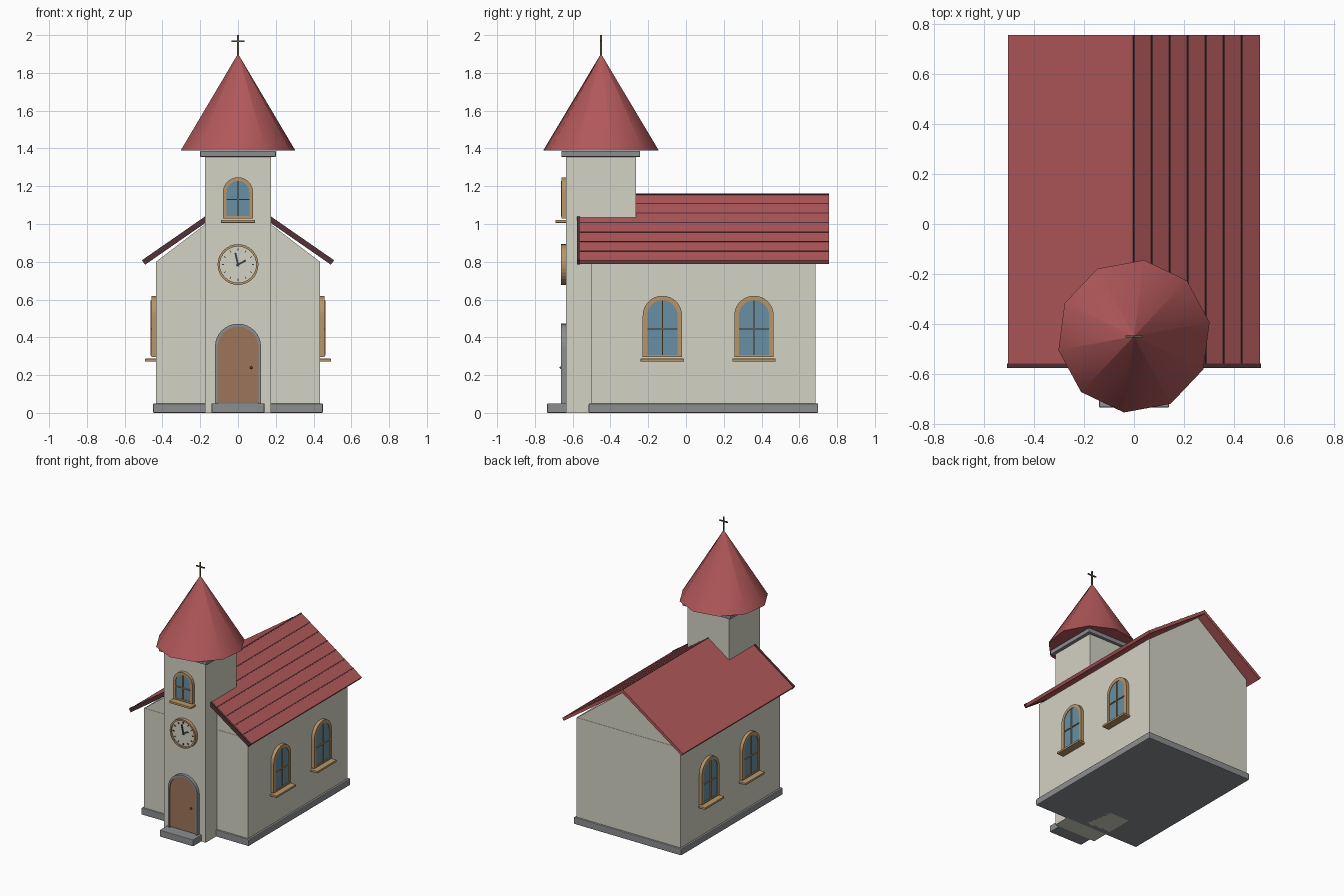
import bpy, bmesh, math
from mathutils import Matrix, Vector

if "Cube" in bpy.data.objects:
    bpy.data.objects.remove(bpy.data.objects["Cube"], do_unlink=True)


def material(name, r, g, b):
    lin = [((c / 255 + 0.055) / 1.055) ** 2.4 for c in (r, g, b)] + [1]
    m = bpy.data.materials.new(name)
    m.use_nodes = True
    m.diffuse_color = lin
    m.node_tree.nodes["Principled BSDF"].inputs["Base Color"].default_value = lin
    return m


plaster = material("plaster", 212, 210, 196)
red = material("roof red", 178, 88, 90)
maroon = material("dark maroon", 82, 50, 54)
stone = material("grey stone", 140, 141, 143)
glass = material("blue glass", 104, 143, 163)
tan = material("tan wood", 184, 150, 104)
brown = material("door brown", 156, 117, 90)
slate = material("dark slate", 55, 62, 70)
bronze = material("dark bronze", 100, 86, 62)


def finish(name, bm, mat, place=Matrix(), bevel=0):
    bmesh.ops.transform(bm, matrix=place, verts=bm.verts)
    bmesh.ops.recalc_face_normals(bm, faces=bm.faces)
    mesh = bpy.data.meshes.new(name)
    bm.to_mesh(mesh)
    bm.free()
    mesh.materials.append(mat)
    ob = bpy.data.objects.new(name, mesh)
    bpy.context.collection.objects.link(ob)
    if bevel:
        mod = ob.modifiers.new("soft edges", "BEVEL")
        mod.width, mod.segments = bevel, 2
    return ob


def box(name, x, y, z, mat, place=Matrix(), bevel=0):
    """Box from (low, high) ranges."""
    bm = bmesh.new()
    bmesh.ops.create_cube(bm, size=1)
    for v in bm.verts:
        v.co = Vector([(r[0] + r[1]) / 2 + c * (r[1] - r[0]) for c, r in zip(v.co, (x, y, z))])
    return finish(name, bm, mat, place, bevel)


def prism(name, pts, y, mat, place=Matrix()):
    """Outline in x-z, extruded through a y range."""
    bm = bmesh.new()
    face = bm.faces.new([bm.verts.new((u, y[0], w)) for u, w in pts])
    ext = bmesh.ops.extrude_face_region(bm, geom=[face])
    bmesh.ops.translate(bm, vec=(0, y[1] - y[0], 0),
                        verts=[e for e in ext["geom"] if isinstance(e, bmesh.types.BMVert)])
    return finish(name, bm, mat, place)


def frame(name, outer, inner, y, mat, place=Matrix()):
    """Closed ring between two matching outlines."""
    bm = bmesh.new()
    loops = [[bm.verts.new((u, d, w)) for u, w in pts]
             for pts, d in ((outer, y[0]), (outer, y[1]), (inner, y[1]), (inner, y[0]))]
    n = len(outer)
    for k in range(4):
        a, b = loops[k], loops[(k + 1) % 4]
        for i in range(n):
            j = (i + 1) % n
            bm.faces.new((a[i], a[j], b[j], b[i]))
    return finish(name, bm, mat, place)


def arch(half, bottom, top, steps=16):
    spring = top - half
    curve = [(half * math.cos(math.pi * i / steps), spring + half * math.sin(math.pi * i / steps))
             for i in range(steps + 1)]
    return [(half, bottom)] + curve + [(-half, bottom)]


def circle(r, steps=32):
    return [(r * math.cos(math.tau * i / steps), r * math.sin(math.tau * i / steps))
            for i in range(steps)]


def arched_window(name, half, height, rim, place):
    """Window standing on its local origin, facing local -y."""
    outer, inner = arch(half, 0, height), arch(half - rim, 0.012, height - rim)
    frame(name + "_frame", outer, inner, (-0.022, 0.005), tan, place)
    prism(name + "_glass", inner, (-0.018, 0), glass, place)
    bar = 0.003
    box(name + "_mullion", (-bar, bar), (-0.026, -0.016), (0.01, height - rim), tan, place)
    mid = height * 0.46
    box(name + "_crossbar", (rim - half, half - rim), (-0.026, -0.016), (mid - bar, mid + bar), tan, place)
    box(name + "_sill", (-half - 0.011, half + 0.011), (-0.055, 0.005), (-0.024, -0.008), tan, place, 0.003)


# Nave, gable and plinth
box("nave_walls", (-0.435, 0.435), (-0.5, 0.685), (0.04, 0.802), plaster)
prism("gable", [(-0.432, 0.802), (0.432, 0.802), (0, 1.13)], (-0.498, 0.683), plaster)
box("plinth", (-0.45, 0.45), (-0.515, 0.7), (0, 0.05), stone, bevel=0.006)

# Tower, cornice and front step
TY = -0.45
box("tower", (-0.175, 0.175), (-0.635, -0.265), (0, 1.357), plaster)
box("tower_cornice", (-0.2, 0.2), (-0.66, -0.243), (1.355, 1.387), stone, bevel=0.004)
box("front_step", (-0.14, 0.14), (-0.735, -0.63), (0, 0.05), stone, bevel=0.004)

# Nave roof: one slab per side, dark board at the front edge
slope = math.atan2(0.35, 0.505)
length = math.hypot(0.35, 0.505)
for side, label in ((1, "left"), (-1, "right")):
    def on_slope(x0, x1, low, high):
        c, s = math.cos(slope), math.sin(slope)
        return [(side * (x * c + h * s), 1.157 - x * s + h * c)
                for x, h in ((x0, low), (x1, low), (x1, high), (x0, high))]
    prism("roof_slab_" + label, on_slope(0, length, -0.022, 0), (-0.565, 0.757), red)
    prism("roof_front_board_" + label, on_slope(0, length + 0.002, -0.026, 0.003), (-0.577, -0.56), maroon)
    if side == 1:
        # Dark joints between the roof boards
        for k in range(7):
            x = k * length / 7
            prism(f"roof_joint_{k}", on_slope(x - 0.004, x + 0.004, -0.004, 0.002), (-0.565, 0.757), maroon)

# Spire
bm = bmesh.new()
bmesh.ops.create_cone(bm, cap_ends=True, segments=10, radius1=0.308, radius2=0.001, depth=0.51)
spire = finish("spire", bm, red, Matrix.Translation((0, TY, 1.645)) @ Matrix.Rotation(math.radians(-7.5), 4, "Z"))
bpy.context.view_layer.objects.active = spire
spire.select_set(True)
bpy.ops.object.shade_smooth_by_angle(angle=math.radians(50))
spire.select_set(False)

# Cross
t = 0.004
box("cross_post", (-t, t), (TY - t, TY + t), (1.885, 2.0), bronze)
box("cross_arm", (-0.035, 0.035), (TY - t, TY + t), (1.963, 1.971), bronze)

# Windows
for side, label in ((1, "left"), (-1, "right")):
    for y, where in ((-0.125, "front"), (0.36, "back")):
        place = Matrix.Translation((side * 0.437, y, 0.295)) @ Matrix.Rotation(side * math.pi / 2, 4, "Z")
        arched_window(f"{where}_{label}_window", 0.104, 0.325, 0.024, place)
arched_window("tower_window", 0.08, 0.217, 0.02, Matrix.Translation((0, -0.637, 1.03)))

# Door
door = Matrix.Translation((0, -0.635, 0))
frame("door_surround", arch(0.122, 0.05, 0.472), arch(0.108, 0.05, 0.456), (-0.026, 0.005), stone, door)
prism("door", arch(0.108, 0.055, 0.456), (-0.02, 0.002), brown, door)
bm = bmesh.new()
bmesh.ops.create_uvsphere(bm, u_segments=12, v_segments=8, radius=0.007)
finish("door_knob", bm, bronze, Matrix.Translation((0.07, -0.662, 0.24)))

# Clock
clock = Matrix.Translation((0, -0.635, 0.785))
frame("clock_rim", circle(0.108), circle(0.096), (-0.026, 0.005), tan, clock)
prism("clock_face", circle(0.097), (-0.016, 0), plaster, clock)


def hand(name, angle, start, end, half):
    turn = clock @ Matrix.Rotation(math.radians(angle), 4, "Y")
    box(name, (-half, half), (-0.022, -0.014), (start, end), slate, turn)


for h in range(12):
    hand(f"clock_mark_{h}", h * 30, 0.074, 0.086, 0.003 if h % 3 == 0 else 0.002)
hand("clock_long_hand", -13, -0.01, 0.064, 0.005)
hand("clock_short_hand", 62, -0.01, 0.046, 0.005)
